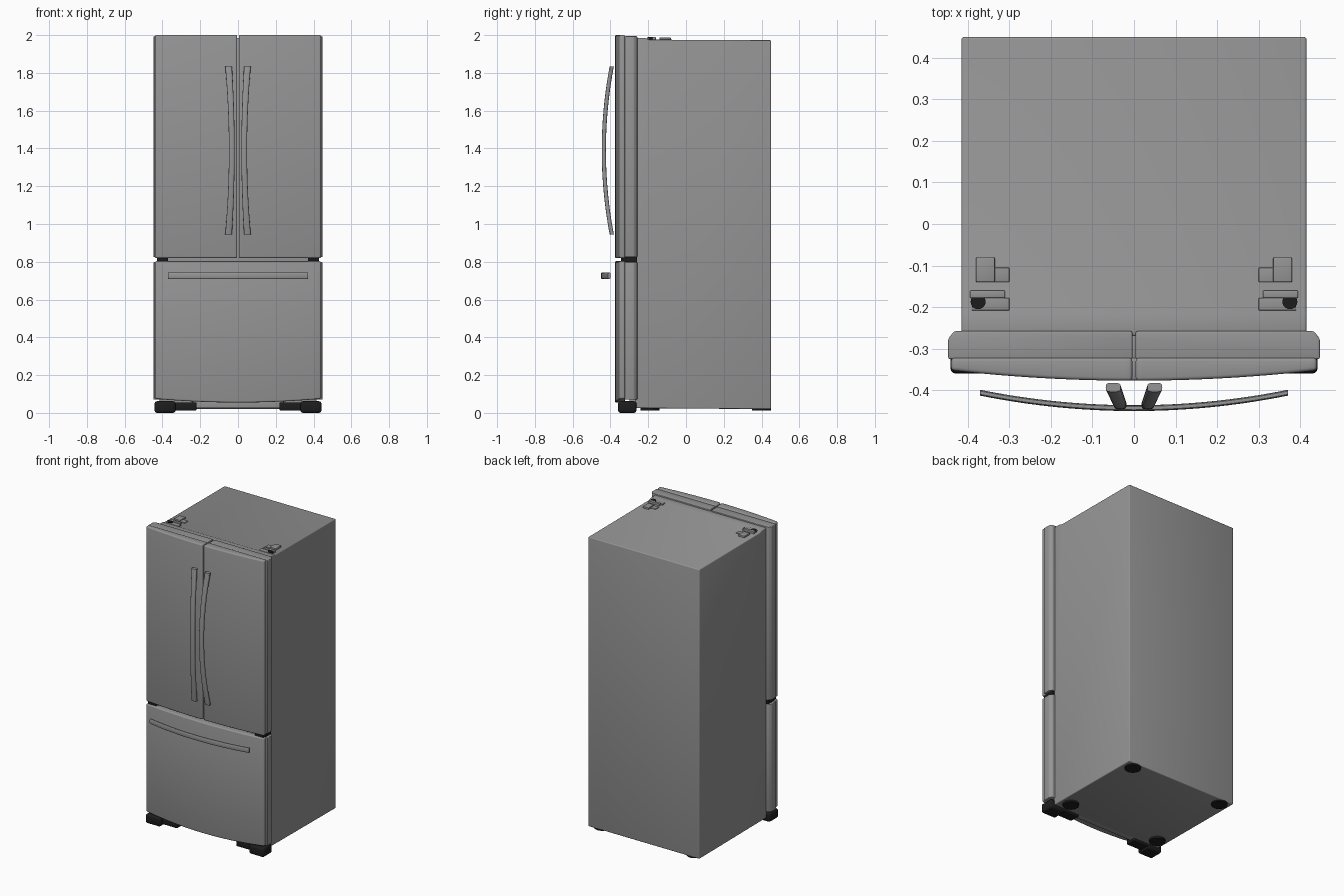
import bpy, bmesh, math

if "Cube" in bpy.data.objects:
    bpy.data.objects.remove(bpy.data.objects["Cube"])

def material(name, v):
    m = bpy.data.materials.new(name)
    m.diffuse_color = (v, v, v, 1)
    m.use_nodes = True
    m.node_tree.nodes["Principled BSDF"].inputs["Base Color"].default_value = m.diffuse_color
    return m

STEEL = material("steel grey", 0.30)
BLACK = material("black plastic", 0.012)

def finish(name, bm, mat, bevel=0.0, segs=3):
    """Round the sharp edges, smooth by angle and link the object."""
    bmesh.ops.recalc_face_normals(bm, faces=bm.faces)
    if bevel:
        sharp = [e for e in bm.edges if e.calc_face_angle(0) > 0.5]
        bmesh.ops.bevel(bm, geom=sharp, offset=bevel, segments=segs,
                        profile=0.5, affect='EDGES', clamp_overlap=True)
    me = bpy.data.meshes.new(name)
    bm.to_mesh(me)
    bm.free()
    me.materials.append(mat)
    ob = bpy.data.objects.new(name, me)
    bpy.context.collection.objects.link(ob)
    bpy.ops.object.select_all(action='DESELECT')
    ob.select_set(True)
    bpy.context.view_layer.objects.active = ob
    bpy.ops.object.shade_smooth_by_angle(angle=math.radians(35))
    return ob

def box(name, x, y, z, mat, bevel=0.0):
    bm = bmesh.new()
    bmesh.ops.create_cube(bm, size=1)
    for v in bm.verts:
        v.co = [(a + b) / 2 + c * (b - a) for (a, b), c in zip((x, y, z), v.co)]
    return finish(name, bm, mat, bevel)

def cylinder(name, x, y, z0, z1, r, mat):
    bm = bmesh.new()
    bmesh.ops.create_cone(bm, cap_ends=True, segments=32, radius1=r, radius2=r, depth=z1 - z0)
    bmesh.ops.translate(bm, verts=bm.verts, vec=(x, y, (z0 + z1) / 2))
    return finish(name, bm, mat)

def prism(name, pts, axis, a, b, mat, bevel=0.0):
    """Extrude a 2D outline along x or z from a to b."""
    bm = bmesh.new()
    at = (lambda p, t: (t, *p)) if axis == 'x' else (lambda p, t: (*p, t))
    lo = [bm.verts.new(at(p, a)) for p in pts]
    hi = [bm.verts.new(at(p, b)) for p in pts]
    bm.faces.new(lo)
    bm.faces.new(hi)
    for i in range(len(pts)):
        j = (i + 1) % len(pts)
        bm.faces.new((lo[i], lo[j], hi[j], hi[i]))
    return finish(name, bm, mat, bevel)

def loft(name, rings, mat, bevel=0.0):
    """Skin closed rings of points and cap both ends."""
    bm = bmesh.new()
    rs = [[bm.verts.new(p) for p in r] for r in rings]
    n = len(rs[0])
    for r, q in zip(rs, rs[1:]):
        for i in range(n):
            j = (i + 1) % n
            bm.faces.new((r[i], r[j], q[j], q[i]))
    bm.faces.new(rs[0])
    bm.faces.new(rs[-1])
    return finish(name, bm, mat, bevel)

def door_panel(name, x0, x1, z0, z1, sag, mat):
    """Front skin bowed towards -y, with an optional bowed lower edge."""
    rings = []
    n = 24
    for i in range(n + 1):
        x = x0 + (x1 - x0) * i / n
        k = 1 - (x / 0.44) ** 2
        front, low = -0.352 - 0.025 * k, z0 - sag * k
        rings.append([(x, front, low), (x, front, z1), (x, -0.322, z1), (x, -0.322, low)])
    return loft(name, rings, mat, 0.008)

def rounded_section(w, h, n=16):
    f = lambda c: math.copysign(abs(c) ** 0.6, c)
    return [(w / 2 * f(math.cos(math.tau * i / n)), h / 2 * f(math.sin(math.tau * i / n)))
            for i in range(n)]

# cabinet with a slightly raised front lip
prism("cabinet", [(0.45, 0.02), (0.45, 1.973), (-0.195, 1.976), (-0.215, 1.984),
                  (-0.27, 1.986), (-0.27, 0.025)], 'x', -0.415, 0.415, STEEL, 0.006)

# drawer front: bowed skin and wider liner behind it
door_panel("freezer_drawer_front", -0.44, 0.44, 0.075, 0.803, 0.02, STEEL)

def liner(name, x0, x1, z0, z1):
    """Door back, chamfered towards the cabinet on its outer sides."""
    c0 = 0.014 if abs(x0) > 0.1 else 0
    c1 = 0.014 if abs(x1) > 0.1 else 0
    prism(name, [(x0, -0.325), (x1, -0.325), (x1, -0.276), (x1 - c1, -0.258),
                 (x0 + c0, -0.258), (x0, -0.276)], 'z', z0, z1, STEEL, 0.004)

liner("freezer_drawer_liner", -0.447, 0.447, 0.07, 0.798)

for s, side in ((-1, "left"), (1, "right")):
    # upper door
    xs = sorted((s * 0.004, s * 0.44))
    door_panel(side + "_door_front", *xs, 0.82, 2.0, 0, STEEL)
    xl = sorted((s * 0.004, s * 0.447))
    liner(side + "_door_liner", *xl, 0.825, 1.994)

    # long bowed door handle
    rings = []
    for i in range(33):
        t = -1 + i / 16
        cx, cy, z = s * (0.033 + 0.017 * t * t), -0.435 + 0.042 * t * t, 1.39 + 0.445 * t
        rings.append([(cx + u, cy + v, z) for u, v in rounded_section(0.030 + 0.006 * t * t, 0.022)])
    loft(side + "_door_handle", rings, STEEL)

    # top hinge: plate, cover, arm and pin
    def sx(a, b):
        return sorted((s * a, s * b))
    box(side + "_hinge_plate", sx(0.30, 0.38), (-0.14, -0.105), (1.97, 1.981), STEEL, 0.002)
    box(side + "_hinge_cover", sx(0.335, 0.38), (-0.14, -0.08), (1.97, 1.987), STEEL, 0.003)
    box(side + "_hinge_arm", sx(0.31, 0.395), (-0.178, -0.16), (1.97, 1.990), STEEL, 0.003)
    box(side + "_hinge_base", sx(0.30, 0.39), (-0.208, -0.178), (1.97, 1.984), STEEL, 0.002)
    cylinder(side + "_hinge_pin", s * 0.375, -0.187, 1.97, 1.989, 0.018, BLACK)

    # middle hinge between door and drawer
    box(side + "_middle_hinge", sx(0.37, 0.43), (-0.345, -0.26), (0.795, 0.828), BLACK)

    # front foot with a thinner inner bracket
    box(side + "_front_foot", sx(0.33, 0.442), (-0.36, -0.262), (0.0, 0.062), BLACK, 0.014)
    box(side + "_foot_bracket", sx(0.22, 0.36), (-0.335, -0.262), (0.012, 0.055), BLACK, 0.006)

    # round pads under the cabinet
    for y, place in ((0.40, "rear"), (-0.19, "front")):
        cylinder(f"{side}_{place}_pad", s * 0.345, y, 0.012, 0.028, 0.05, BLACK)

# kick plate below the drawer
box("kick_plate", (-0.24, 0.24), (-0.30, -0.262), (0.025, 0.075), STEEL, 0.003)

# bowed drawer handle
rings = []
for i in range(33):
    t = -1 + i / 16
    rings.append([(0.37 * t, -0.443 + 0.037 * t * t + u, 0.726 + v)
                  for u, v in rounded_section(0.014, 0.034)])
loft("drawer_handle", rings, STEEL)
